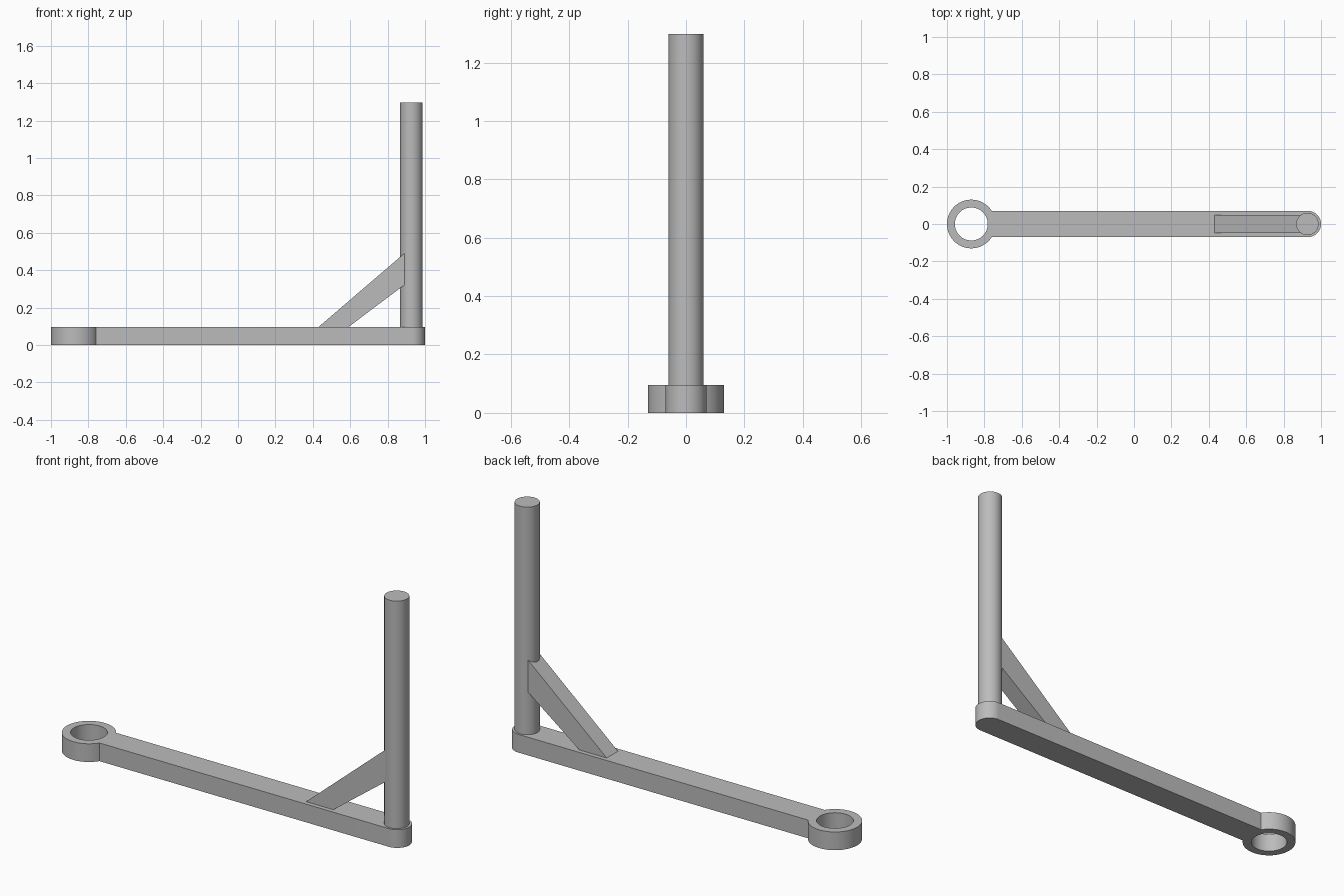
import bpy, bmesh
from math import sin, cos, pi, asin, radians
from mathutils import Vector

cube = bpy.data.objects.get("Cube")
if cube:
    bpy.data.objects.remove(cube, do_unlink=True)

# One plain metal colour
metal = bpy.data.materials.new("plain grey metal")
metal.use_nodes = True
GREY = (0.5, 0.5, 0.5, 1)
metal.diffuse_color = GREY
metal.node_tree.nodes["Principled BSDF"].inputs["Base Color"].default_value = GREY

RING_X, RING_R, HOLE_R = -0.87, 0.13, 0.088
TIP_X, ARM_R, ARM_H = 0.93, 0.07, 0.096
POST_X, POST_R, POST_TOP = 0.927, 0.06, 1.297


def arc(cx, r, start, end, steps):
    angles = [start + (end - start) * i / steps for i in range(steps + 1)]
    return [Vector((cx + r * cos(a), r * sin(a), 0)) for a in angles]


def prism(name, loops, direction):
    """Fill closed outlines (later ones are holes) and extrude them."""
    bm = bmesh.new()
    edges = []
    for loop in loops:
        vs = [bm.verts.new(p) for p in loop]
        edges += [bm.edges.new((v, vs[i - 1])) for i, v in enumerate(vs)]
    bmesh.ops.triangle_fill(bm, edges=edges, use_beauty=True)
    out = bmesh.ops.extrude_face_region(bm, geom=bm.faces[:], use_keep_orig=True)
    moved = [g for g in out["geom"] if isinstance(g, bmesh.types.BMVert)]
    bmesh.ops.translate(bm, verts=moved, vec=direction)
    bmesh.ops.recalc_face_normals(bm, faces=bm.faces[:])
    mesh = bpy.data.meshes.new(name)
    bm.to_mesh(mesh)
    bm.free()
    mesh.materials.append(metal)
    obj = bpy.data.objects.new(name, mesh)
    bpy.context.collection.objects.link(obj)
    bpy.ops.object.select_all(action='DESELECT')
    obj.select_set(True)
    bpy.context.view_layer.objects.active = obj
    bpy.ops.object.shade_smooth_by_angle(angle=radians(30))
    return obj


# Arm with rounded tip and pivot eye
neck = asin(ARM_R / RING_R)
outline = arc(TIP_X, ARM_R, -pi / 2, pi / 2, 32) + arc(RING_X, RING_R, neck, 2 * pi - neck, 64)
hole = arc(RING_X, HOLE_R, 0, 2 * pi, 64)[:-1]
prism("pivot_arm", [outline, hole], (0, 0, ARM_H))

# Upright post standing on the arm
post = [p + Vector((0, 0, ARM_H)) for p in arc(POST_X, POST_R, 0, 2 * pi, 64)[:-1]]
prism("upright_post", [post], (0, 0, POST_TOP - ARM_H))

# Slanted brace between arm and post
side = [(0.43, ARM_H), (0.59, ARM_H), (0.895, 0.325), (0.895, 0.495)]
prism("diagonal_brace", [[Vector((x, -0.047, z)) for x, z in side]], (0, 0.094, 0))
